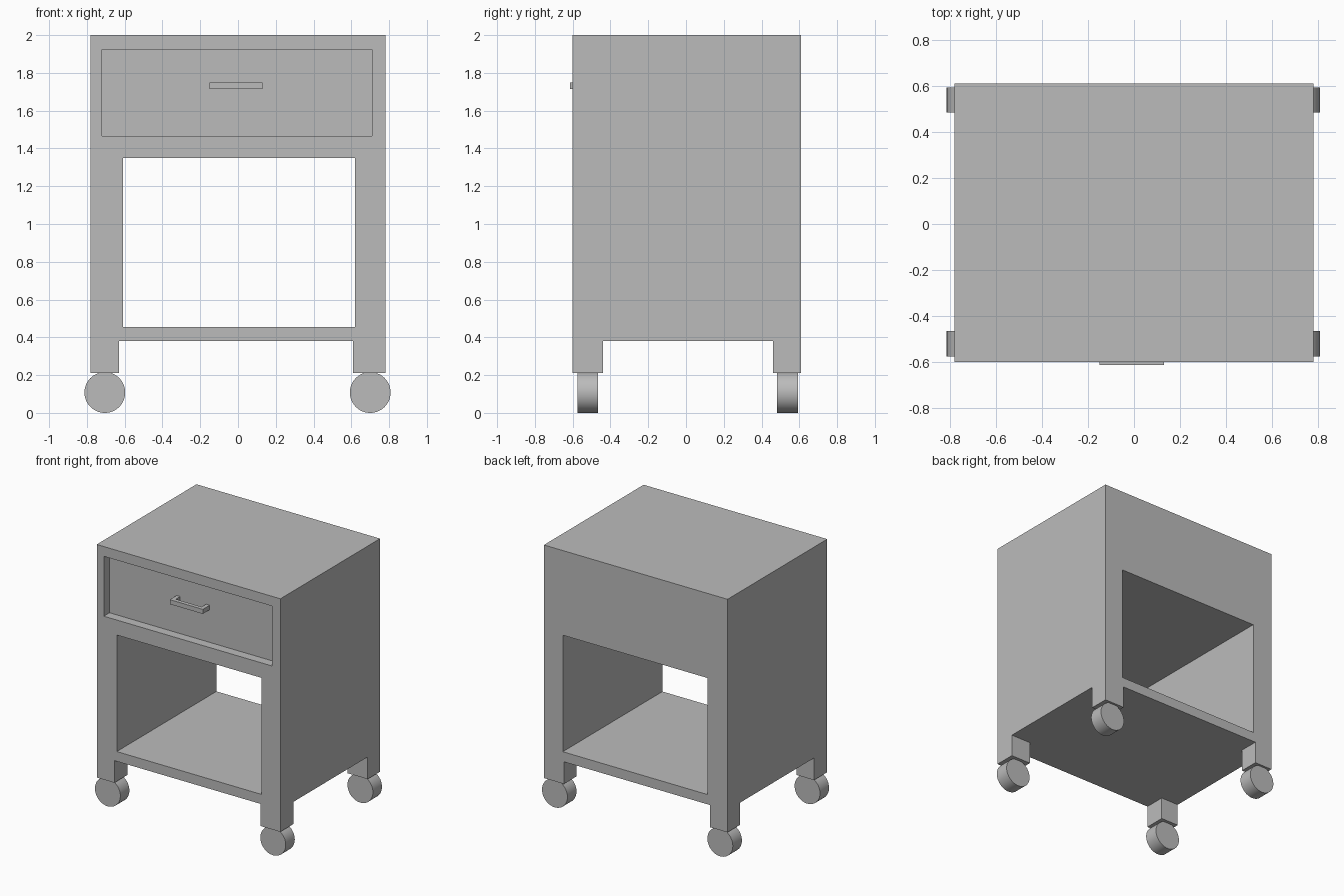
import bpy
import bmesh
from math import radians
from mathutils import Matrix

if "Cube" in bpy.data.objects:
    bpy.data.objects.remove(bpy.data.objects["Cube"], do_unlink=True)

grey = bpy.data.materials.new("plain grey")
grey.use_nodes = True
grey.diffuse_color = (0.5, 0.5, 0.5, 1)
grey.node_tree.nodes["Principled BSDF"].inputs["Base Color"].default_value = grey.diffuse_color


def finish(name, bm):
    bmesh.ops.recalc_face_normals(bm, faces=bm.faces)
    mesh = bpy.data.meshes.new(name)
    bm.to_mesh(mesh)
    bm.free()
    mesh.materials.append(grey)
    obj = bpy.data.objects.new(name, mesh)
    bpy.context.collection.objects.link(obj)
    return obj


def box(name, x, y, z):
    """Box from (low, high) pairs on each axis."""
    bm = bmesh.new()
    bmesh.ops.create_cube(bm, size=1)
    for v in bm.verts:
        v.co = [span[1] if c > 0 else span[0] for c, span in zip(v.co, (x, y, z))]
    return finish(name, bm)


def activate(obj):
    bpy.ops.object.select_all(action='DESELECT')
    obj.select_set(True)
    bpy.context.view_layer.objects.active = obj


def cut(target, *spans):
    """Subtract a box from the target."""
    cutter = box("cutter", *spans)
    cutter.hide_render = True
    mod = target.modifiers.new("cut", 'BOOLEAN')
    mod.operation = 'DIFFERENCE'
    mod.solver = 'EXACT'
    mod.object = cutter
    activate(target)
    bpy.ops.object.modifier_apply(modifier=mod.name)
    bpy.data.objects.remove(cutter, do_unlink=True)


# Cabinet: one block with the open shelf, drawer recess and leg gaps cut out
ACROSS = (-2, 2)
BELOW = (-1, 0.38)
cabinet = box("cabinet", (-0.78, 0.78), (-0.6, 0.61), (0.21, 2))
cut(cabinet, (-0.61, 0.62), ACROSS, (0.455, 1.35))
cut(cabinet, (-0.63, 0.61), ACROSS, BELOW)
cut(cabinet, ACROSS, (-0.44, 0.46), BELOW)
cut(cabinet, (-0.72, 0.71), (-1, -0.52), (1.465, 1.925))

# Drawer front, set back in its recess
FACE = -0.53
box("drawer_front", (-0.72, 0.71), (FACE, -0.52), (1.465, 1.925))

# Drawer handle: a bracket outline extruded upward
OUT, BAR = -0.613, 0.03
left, right = -0.15, 0.13
outline = [(left, FACE), (left, OUT), (right, OUT), (right, FACE),
           (right - BAR, FACE), (right - BAR, OUT + BAR),
           (left + BAR, OUT + BAR), (left + BAR, FACE)]
bm = bmesh.new()
face = bm.faces.new([bm.verts.new((x, y, 1.715)) for x, y in outline])
extruded = bmesh.ops.extrude_face_region(bm, geom=[face])["geom"]
bmesh.ops.translate(bm, vec=(0, 0, 0.035),
                    verts=[g for g in extruded if isinstance(g, bmesh.types.BMVert)])
finish("drawer_handle", bm)

# Wheels under the four legs
RADIUS = 0.108
for side, x in (("right", -0.705), ("left", 0.7)):
    for end, y in (("front", -0.52), ("back", 0.538)):
        bm = bmesh.new()
        bmesh.ops.create_cone(bm, cap_ends=True, segments=48, radius1=RADIUS,
                              radius2=RADIUS, depth=0.11,
                              matrix=Matrix.Translation((x, y, RADIUS))
                              @ Matrix.Rotation(radians(90), 4, 'X'))
        wheel = finish(f"{end}_{side}_wheel", bm)
        activate(wheel)
        bpy.ops.object.shade_smooth_by_angle(angle=radians(30))
